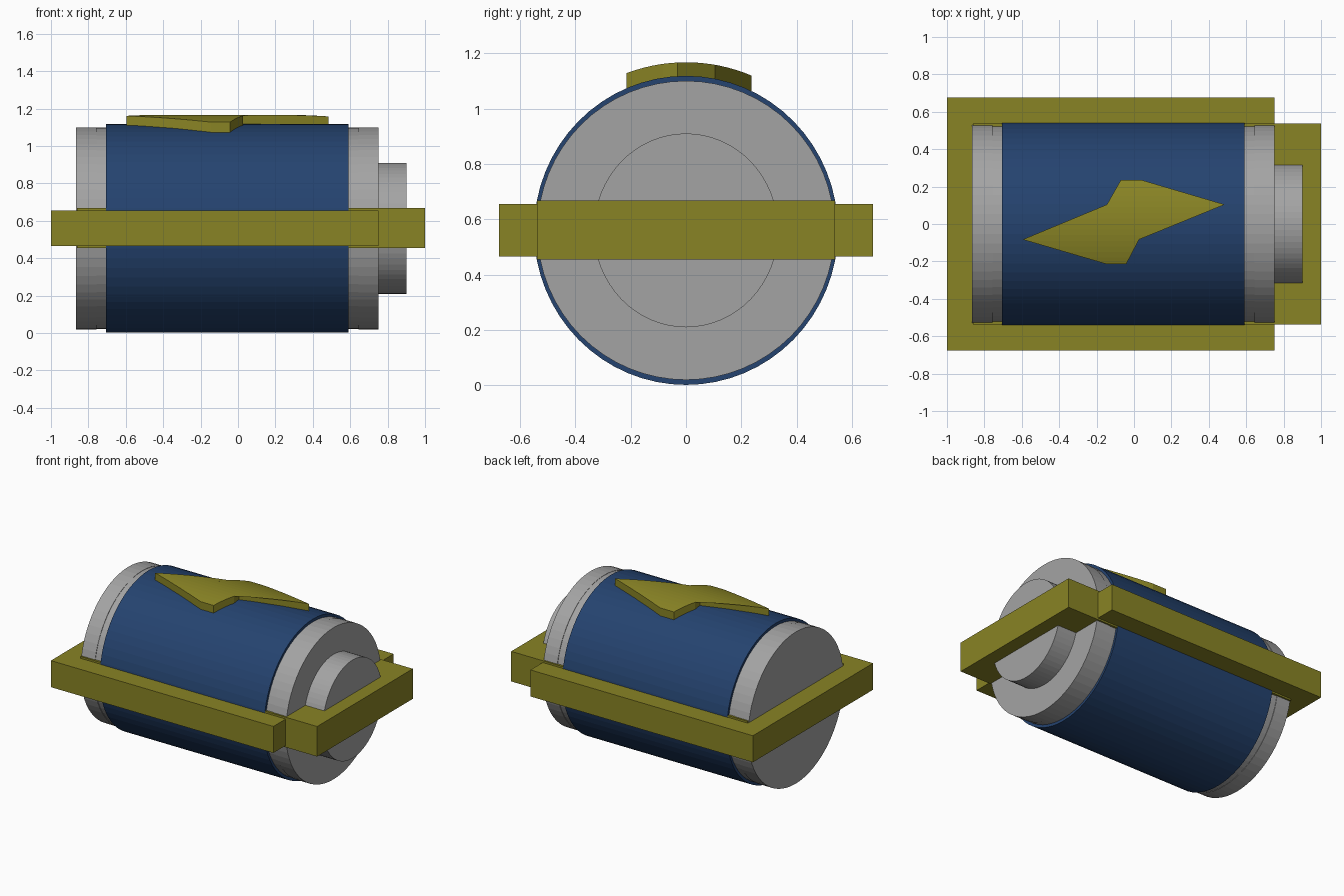
import bpy, bmesh, math
from mathutils import Matrix

if "Cube" in bpy.data.objects:
    bpy.data.objects.remove(bpy.data.objects["Cube"])

CZ = 0.56  # height of the cylinder axis


def material(name, rgb):
    m = bpy.data.materials.new(name)
    m.diffuse_color = (*rgb, 1)
    m.use_nodes = True
    m.node_tree.nodes["Principled BSDF"].inputs["Base Color"].default_value = m.diffuse_color
    return m


blue = material("navy blue", (0.018, 0.056, 0.160))
grey = material("light grey", (0.37, 0.37, 0.37))
olive = material("olive yellow", (0.25, 0.23, 0.018))


def finish(bm, name, mat):
    bmesh.ops.recalc_face_normals(bm, faces=bm.faces)
    me = bpy.data.meshes.new(name)
    bm.to_mesh(me)
    bm.free()
    me.materials.append(mat)
    ob = bpy.data.objects.new(name, me)
    bpy.context.collection.objects.link(ob)
    return ob


def drum(name, mat, x0, x1, ry, rz):
    """Cylinder lying along x with slightly oval section."""
    bm = bmesh.new()
    bmesh.ops.create_cone(bm, cap_ends=True, segments=64, radius1=1, radius2=1, depth=1)
    bm.transform(Matrix.Translation(((x0 + x1) / 2, 0, CZ))
                 @ Matrix.Diagonal((x1 - x0, ry, rz, 1))
                 @ Matrix.Rotation(math.pi / 2, 4, 'Y'))
    return finish(bm, name, mat)


def box(name, mat, x0, x1, hy, z0, z1):
    bm = bmesh.new()
    bmesh.ops.create_cube(bm, size=1)
    bm.transform(Matrix.Translation(((x0 + x1) / 2, 0, (z0 + z1) / 2))
                 @ Matrix.Diagonal((x1 - x0, 2 * hy, z1 - z0, 1)))
    return finish(bm, name, mat)


# battery body, stepped end caps and terminal
drum("body_sleeve", blue, -0.705, 0.59, 0.549, 0.558)
drum("body_core", grey, -0.77, 0.66, 0.533, 0.538)
drum("left_cap", grey, -0.865, -0.757, 0.537, 0.54)
drum("right_cap", grey, 0.645, 0.752, 0.537, 0.54)
drum("terminal", grey, 0.74, 0.902, 0.333, 0.35)

# horizontal plates running round the middle
box("wide_plate", olive, -1.0, 0.752, 0.676, 0.466, 0.655)
box("terminal_plate", olive, -0.862, 1.0, 0.538, 0.454, 0.668)

# lightning bolt curved over the top of the sleeve
outline = [(-0.595, -0.083), (-0.145, -0.215), (-0.042, -0.215), (0.027, -0.083),
           (0.027, -0.03), (0.485, 0.104), (0.038, 0.236), (-0.07, 0.236),
           (-0.145, 0.104), (-0.145, 0.052)]
bm = bmesh.new()
face = bm.faces.new([bm.verts.new((x, y, 0)) for x, y in outline])
bmesh.ops.triangulate(bm, faces=[face])
for i in range(-7, 8):
    bmesh.ops.bisect_plane(bm, geom=bm.verts[:] + bm.edges[:] + bm.faces[:],
                           plane_co=(0, i * 0.03, 0), plane_no=(0, 1, 0))
new = bmesh.ops.extrude_face_region(bm, geom=bm.faces[:])
top = {g for g in new["geom"] if isinstance(g, bmesh.types.BMVert)}
for v in bm.verts:
    r = 0.607 if v in top else 0.554
    v.co.z = CZ + math.sqrt(r * r - v.co.y ** 2)
finish(bm, "lightning_bolt", olive)
